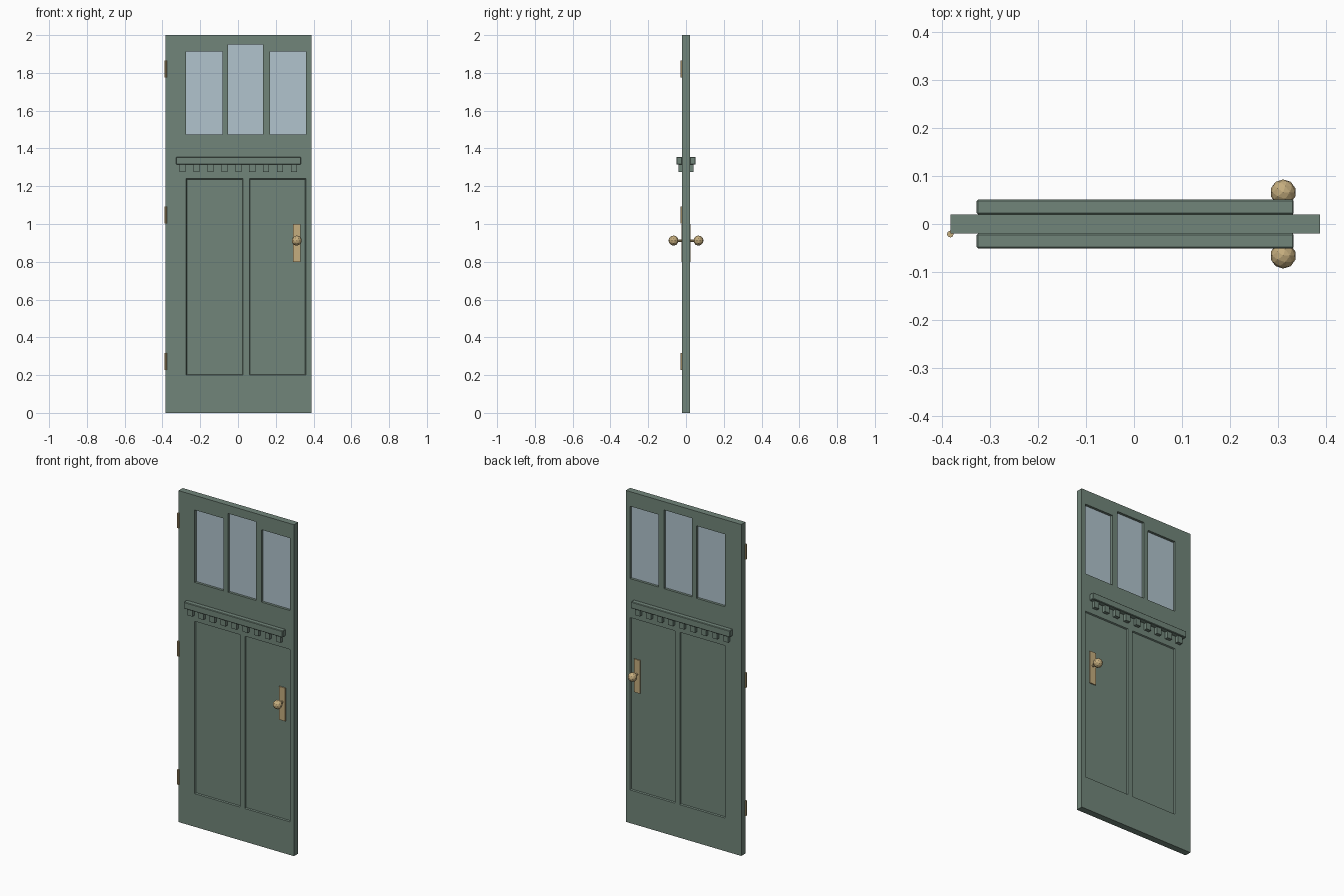
import bpy
import bmesh
from mathutils import Matrix, Vector

cube = bpy.data.objects.get("Cube")
if cube:
    bpy.data.objects.remove(cube, do_unlink=True)


def make_material(name, rgb):
    mat = bpy.data.materials.new(name)
    mat.use_nodes = True
    color = (*rgb, 1)
    mat.diffuse_color = color
    mat.node_tree.nodes["Principled BSDF"].inputs["Base Color"].default_value = color
    return mat


GREEN = make_material("sage green paint", (0.165, 0.235, 0.193))
GLASS = make_material("pale blue glass", (0.44, 0.55, 0.61))
BRASS = make_material("brass", (0.56, 0.42, 0.21))


def finish(name, bm, mat):
    bmesh.ops.recalc_face_normals(bm, faces=bm.faces)
    mesh = bpy.data.meshes.new(name)
    bm.to_mesh(mesh)
    bm.free()
    mesh.materials.append(mat)
    obj = bpy.data.objects.new(name, mesh)
    bpy.context.collection.objects.link(obj)
    return obj


def add_box(bm, x, y, z):
    """Box from three (low, high) ranges."""
    size = [hi - lo for lo, hi in (x, y, z)]
    mid = Vector([(hi + lo) / 2 for lo, hi in (x, y, z)])
    mat = Matrix.Translation(mid) @ Matrix.Diagonal((*size, 1))
    return bmesh.ops.create_cube(bm, size=1, matrix=mat)["verts"]


def box(name, x, y, z, mat):
    bm = bmesh.new()
    add_box(bm, x, y, z)
    return finish(name, bm, mat)


HALF = 0.02      # half the door thickness
RECESS = 0.007   # depth of the lower panels
SLOPE = 0.004    # inward lean of the panel edges
windows = [((-0.275, -0.083), (1.475, 1.912)),
           ((-0.053, 0.133), (1.475, 1.95)),
           ((0.17, 0.36), (1.475, 1.912))]
panels = [(-0.275, 0.027), (0.06, 0.36)]
panel_z = (0.2, 1.24)

# Door slab with window openings and recessed panels on both sides
door = box("door_slab", (-0.383, 0.388), (-HALF, HALF), (0, 2), GREEN)
bm = bmesh.new()
for x, z in windows:
    add_box(bm, x, (-0.1, 0.1), z)
for x in panels:
    for side in (-1, 1):
        inner, outer = side * (HALF - RECESS), side * (HALF + RECESS)
        verts = add_box(bm, x, sorted((inner, outer)), panel_z)
        cx, cz = sum(x) / 2, sum(panel_z) / 2
        for v in verts:
            lean = SLOPE if abs(v.co.y) < HALF else -SLOPE
            v.co.x += lean if v.co.x < cx else -lean
            v.co.z += lean if v.co.z < cz else -lean
cutter = finish("opening_cutter", bm, GREEN)
cutter.hide_render = True
mod = door.modifiers.new("openings", "BOOLEAN")
mod.object = cutter
mod.solver = "EXACT"
bpy.context.view_layer.objects.active = door
bpy.ops.object.modifier_apply(modifier=mod.name)
bpy.data.objects.remove(cutter, do_unlink=True)

# Window panes
for name, (x, z) in zip(("right", "middle", "left"), windows):
    box(name + "_window_pane", x, (-0.005, 0.005), z, GLASS)

# Shelf and dentils, front and back
for name, y_shelf, y_dentil in (("front", (-0.051, -HALF), (-0.04, -HALF)),
                                ("back", (HALF, 0.051), (HALF, 0.04))):
    shelf = box(name + "_shelf", (-0.328, 0.333), y_shelf, (1.315, 1.355), GREEN)
    bevel = shelf.modifiers.new("soft_edges", "BEVEL")
    bevel.width = 0.003
    bevel.segments = 1
    bm = bmesh.new()
    for i in range(9):
        cx = -0.293 + i * 0.0737
        add_box(bm, (cx - 0.016, cx + 0.016), y_dentil, (1.275, 1.316))
    finish(name + "_dentils", bm, GREEN)

# Handles: plate, stem and faceted knob on each side
for name, side in (("front", -1), ("back", 1)):
    box(name + "_handle_plate", (0.29, 0.332),
        sorted((side * 0.018, side * 0.024)), (0.8, 1.0), BRASS)
    bm = bmesh.new()
    stem = Matrix.Translation((0.311, side * 0.04, 0.912)) @ Matrix.Rotation(1.5708, 4, "X")
    bmesh.ops.create_cone(bm, cap_ends=True, segments=8, radius1=0.007,
                          radius2=0.007, depth=0.045, matrix=stem)
    bmesh.ops.create_icosphere(bm, subdivisions=2, radius=0.027,
                               matrix=Matrix.Translation((0.311, side * 0.066, 0.912)))
    finish(name + "_knob", bm, BRASS)

# Hinge barrels on the front right edge
for name, z in (("lower", 0.273), ("middle", 1.047), ("upper", 1.821)):
    bm = bmesh.new()
    bmesh.ops.create_cone(bm, cap_ends=True, segments=8, radius1=0.007,
                          radius2=0.007, depth=0.09,
                          matrix=Matrix.Translation((-0.383, -0.021, z)))
    finish(name + "_hinge", bm, BRASS)
